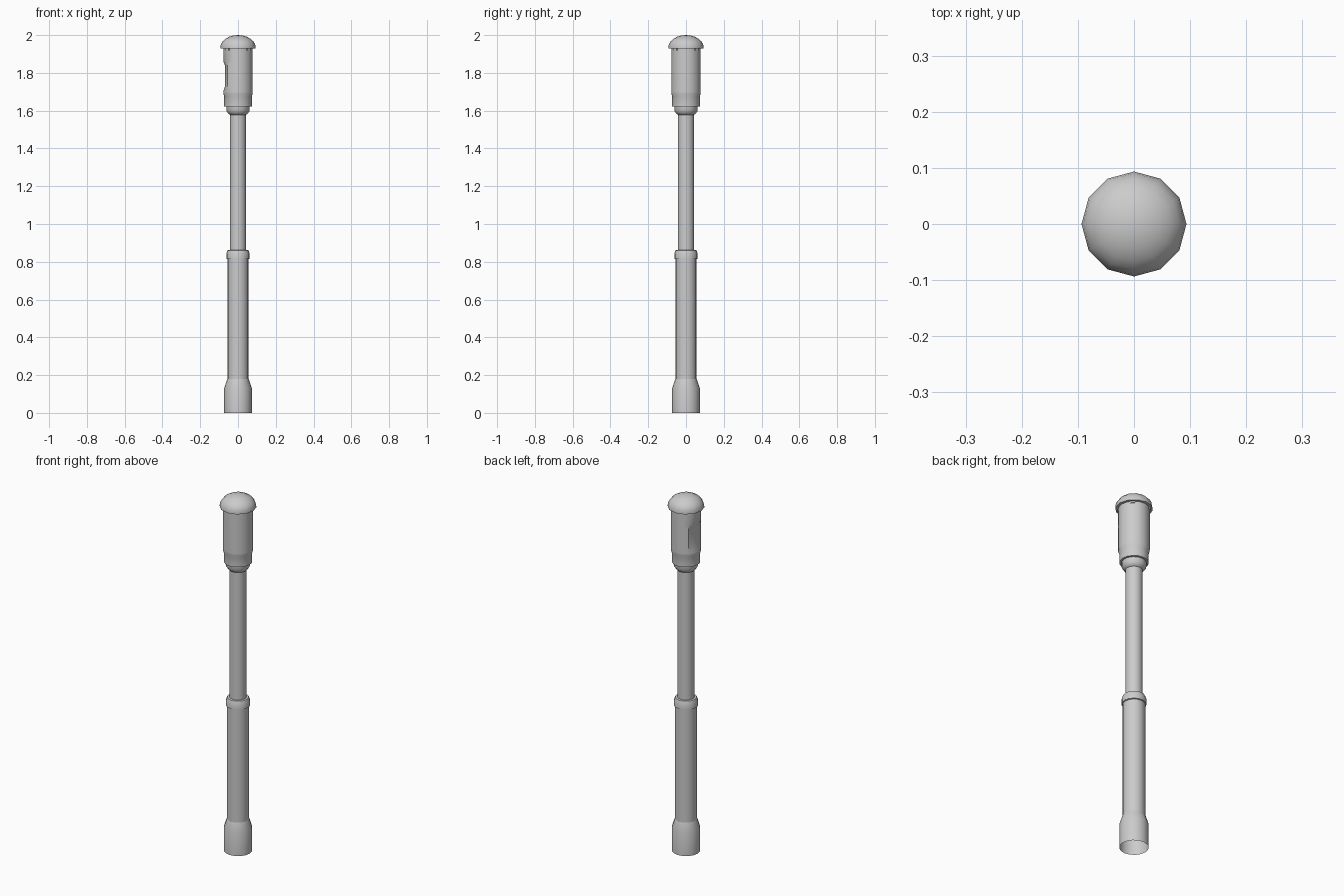
import bpy, bmesh, math
from mathutils import Matrix

cube = bpy.data.objects.get("Cube")
if cube:
    bpy.data.objects.remove(cube, do_unlink=True)

grey = bpy.data.materials.new("plain grey")
grey.use_nodes = True
colour = (0.6, 0.6, 0.6, 1)
grey.diffuse_color = colour
grey.node_tree.nodes["Principled BSDF"].inputs["Base Color"].default_value = colour


def finish(name, bm, angle=40):
    mesh = bpy.data.meshes.new(name)
    bm.to_mesh(mesh)
    bm.free()
    obj = bpy.data.objects.new(name, mesh)
    bpy.context.collection.objects.link(obj)
    mesh.materials.append(grey)
    bpy.ops.object.select_all(action='DESELECT')
    obj.select_set(True)
    bpy.context.view_layer.objects.active = obj
    bpy.ops.object.shade_smooth_by_angle(angle=math.radians(angle))
    return obj


def lathe(profile, sides=16, dent=None):
    """Spin (radius, z) points, listed bottom to top, around the z axis."""
    bm = bmesh.new()
    rings = []
    for r, z in profile:
        if r == 0:
            rings.append([bm.verts.new((0, 0, z))] * sides)
            continue
        ring = []
        for i in range(sides):
            a = 2 * math.pi * i / sides
            rad = dent(r, z, a) if dent else r
            ring.append(bm.verts.new((rad * math.cos(a), rad * math.sin(a), z)))
        rings.append(ring)
    for low, high in zip(rings, rings[1:]):
        for i in range(sides):
            j = (i + 1) % sides
            corners = dict.fromkeys((low[i], low[j], high[j], high[i]))
            bm.faces.new(list(corners))
    return bm


# Foot, open underneath, with a sloping shoulder
finish("foot", lathe([(0.073, 0), (0.073, 0.13), (0.057, 0.18)]))

# Lower and upper pole
finish("lower_pole", lathe([(0.056, 0.17), (0.056, 0.82)]))
finish("upper_pole", lathe([(0.043, 0.84), (0.043, 1.59)]))

# Ring where the two poles meet
finish("middle_ring", lathe([(0.054, 0.813), (0.062, 0.816), (0.062, 0.842),
                             (0.055, 0.861), (0.042, 0.862)]))

# Collar under the head
finish("head_collar", lathe([(0.042, 1.578), (0.048, 1.58), (0.061, 1.598),
                             (0.061, 1.625)]))


# Head with a shallow recess on its -x side
def recess(r, z, a):
    inside = abs(a - math.pi) < math.radians(30)
    return 0.069 if inside and 1.71 < z < 1.85 else r


finish("head", lathe([(0.055, 1.622), (0.073, 1.622), (0.073, 1.675),
                      (0.078, 1.69), (0.078, 1.70), (0.078, 1.73), (0.078, 1.84),
                      (0.078, 1.86), (0.078, 1.932)], dent=recess), 30)

# Domed cap with a flat underside
dome = [(0.0935 * math.cos(t), 1.935 + 0.065 * math.sin(t))
        for t in (math.radians(15 * k) for k in range(6))]
finish("cap", lathe([(0, 1.928), (0.0935, 1.928)] + dome + [(0, 2.0)], 12))

# Four small lugs under the cap rim
bm = bmesh.new()
for k in range(4):
    turn = Matrix.Rotation(math.radians(45 + 90 * k), 4, 'Z')
    place = Matrix.Translation((0.077, 0, 1.924))
    bmesh.ops.create_cube(bm, size=1, matrix=turn @ place @ Matrix.Diagonal((0.008, 0.022, 0.012, 1)))
finish("cap_lugs", bm)
